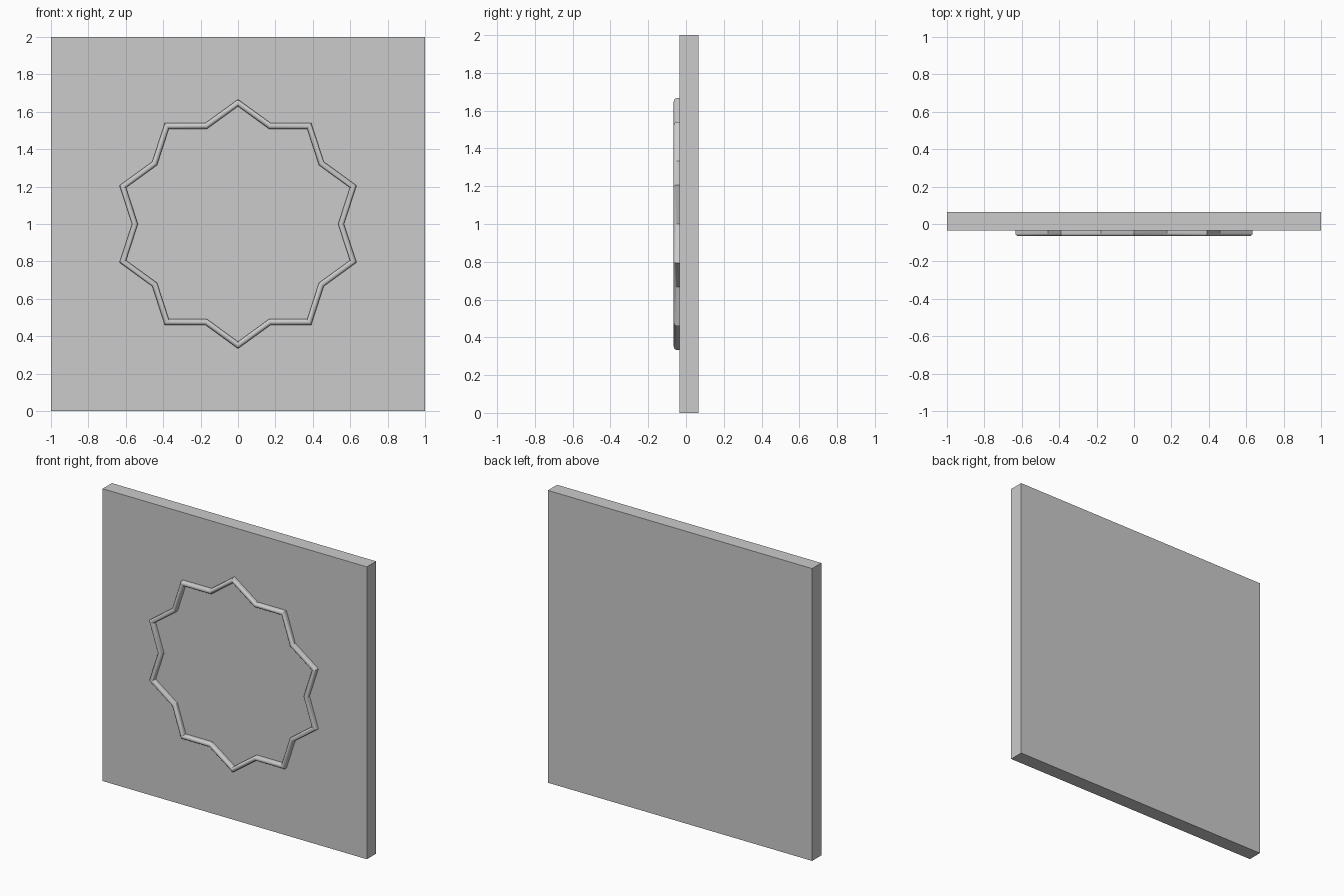
import bpy, bmesh
from math import sin, cos, pi, radians

if "Cube" in bpy.data.objects:
    bpy.data.objects.remove(bpy.data.objects["Cube"])

FRONT = -0.035   # front face of the panel


def finish(bm, name):
    bmesh.ops.recalc_face_normals(bm, faces=bm.faces)
    mesh = bpy.data.meshes.new(name)
    bm.to_mesh(mesh)
    bm.free()
    obj = bpy.data.objects.new(name, mesh)
    bpy.context.collection.objects.link(obj)
    return obj


# Flat square panel
bm = bmesh.new()
bmesh.ops.create_cube(bm, size=1)
bmesh.ops.scale(bm, vec=(2, 0.1, 2), verts=bm.verts)
bmesh.ops.translate(bm, vec=(0, 0.015, 1), verts=bm.verts)
finish(bm, "panel")

# Moulding cross-section: (distance from centre line of the star, y), rounded front
R, APOTHEM, SEGS = 0.015, 0.524, 8
profile = [(R, FRONT + 0.005)]
profile += [(R * cos(pi * i / SEGS), FRONT - 0.015 - R * sin(pi * i / SEGS))
            for i in range(SEGS + 1)]
profile += [(-R, FRONT + 0.005)]

# Ten-pointed star moulding, mitred at alternating tips and notches
bm = bmesh.new()
rings = []
for k in range(20):
    a = radians(90 + 18 * k)
    stretch = 1 / sin(radians(54 if k % 2 == 0 else 72))
    rings.append([bm.verts.new(((APOTHEM + d) * stretch * cos(a), y,
                                1 + (APOTHEM + d) * stretch * sin(a)))
                  for d, y in profile])
n = len(profile)
for k in range(20):
    p, q = rings[k], rings[(k + 1) % 20]
    for i in range(n):
        j = (i + 1) % n
        bm.faces.new((p[i], p[j], q[j], q[i]))
star = finish(bm, "star_moulding")
bpy.context.view_layer.objects.active = star
star.select_set(True)
bpy.ops.object.shade_smooth_by_angle(angle=radians(30))
